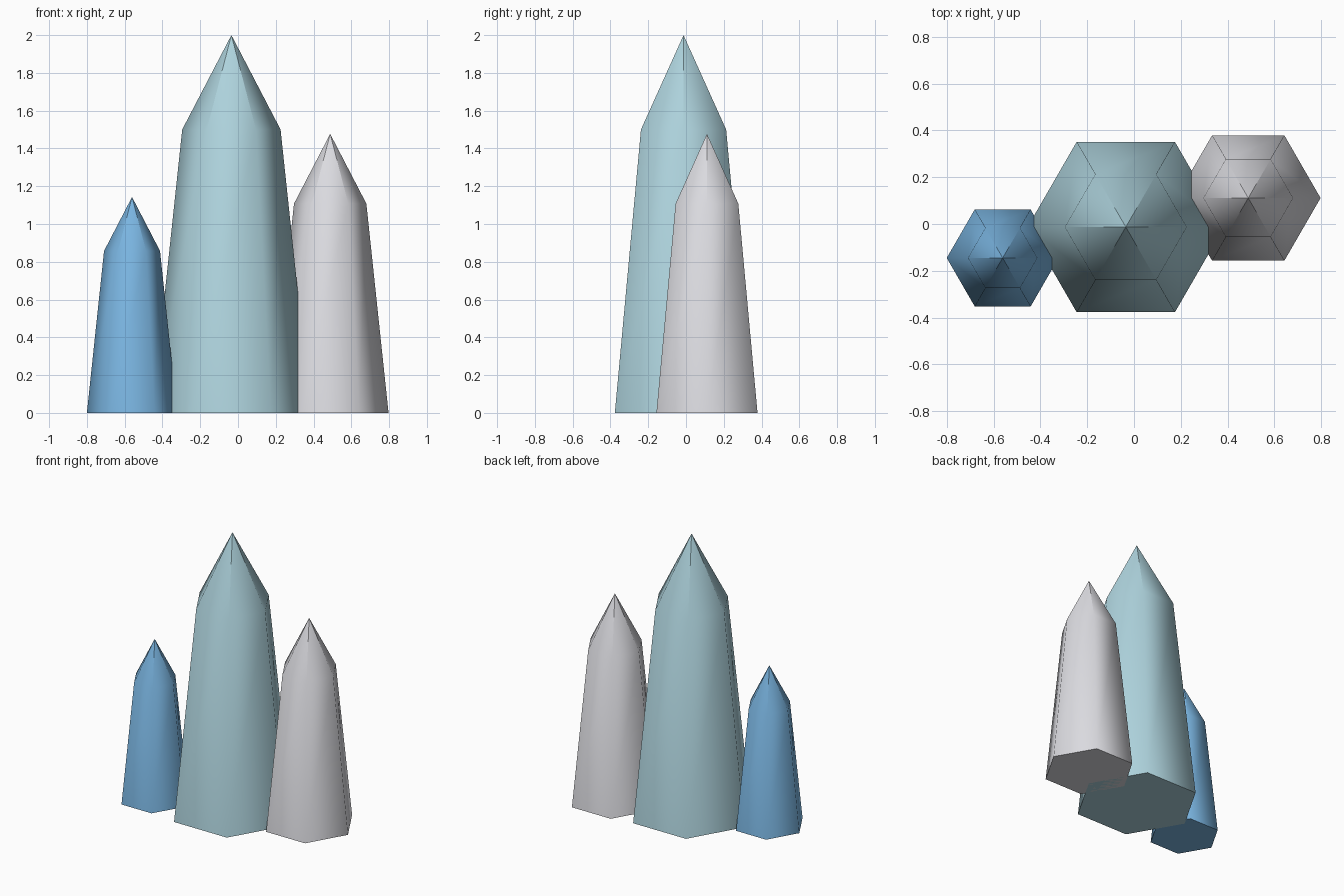
import bpy, bmesh, math

if "Cube" in bpy.data.objects:
    bpy.data.objects.remove(bpy.data.objects["Cube"])


def lin(c):
    c /= 255
    return c / 12.92 if c <= 0.04045 else ((c + 0.055) / 1.055) ** 2.4


def material(name, rgb):
    m = bpy.data.materials.new(name)
    m.diffuse_color = (*[lin(c) for c in rgb], 1)
    m.use_nodes = True
    m.node_tree.nodes["Principled BSDF"].inputs["Base Color"].default_value = m.diffuse_color
    return m


def crystal(name, x, y, radius, height, mat):
    """Tapered six-sided shaft with a pointed tip, smooth sides, flat base."""
    bm = bmesh.new()

    def ring(r, z):
        return [bm.verts.new((r * math.cos(i * math.pi / 3),
                              r * math.sin(i * math.pi / 3), z)) for i in range(6)]

    base = ring(radius, 0)
    shoulder = ring(radius * 0.62, height * 0.75)
    for i in range(6):
        j = (i + 1) % 6
        # shaft side
        bm.faces.new((base[i], base[j], shoulder[j], shoulder[i])).smooth = True
        # tip facet with its own apex, so the point stays crisp
        apex = bm.verts.new((0, 0, height))
        bm.faces.new((shoulder[i], shoulder[j], apex)).smooth = True
    # flat underside with a hard rim
    cap = bm.faces.new(base[::-1])
    for e in cap.edges:
        e.smooth = False
    me = bpy.data.meshes.new(name)
    bm.to_mesh(me)
    bm.free()
    me.materials.append(mat)
    ob = bpy.data.objects.new(name, me)
    ob.location = (x, y, 0)
    bpy.context.collection.objects.link(ob)


crystal("main_crystal", -0.035, -0.013, 0.42, 2.0, material("pale teal", (174, 211, 221)))
crystal("grey_crystal", 0.488, 0.111, 0.309, 1.477, material("light grey", (220, 220, 225)))
crystal("blue_crystal", -0.561, -0.145, 0.239, 1.143, material("sky blue", (122, 181, 225)))
